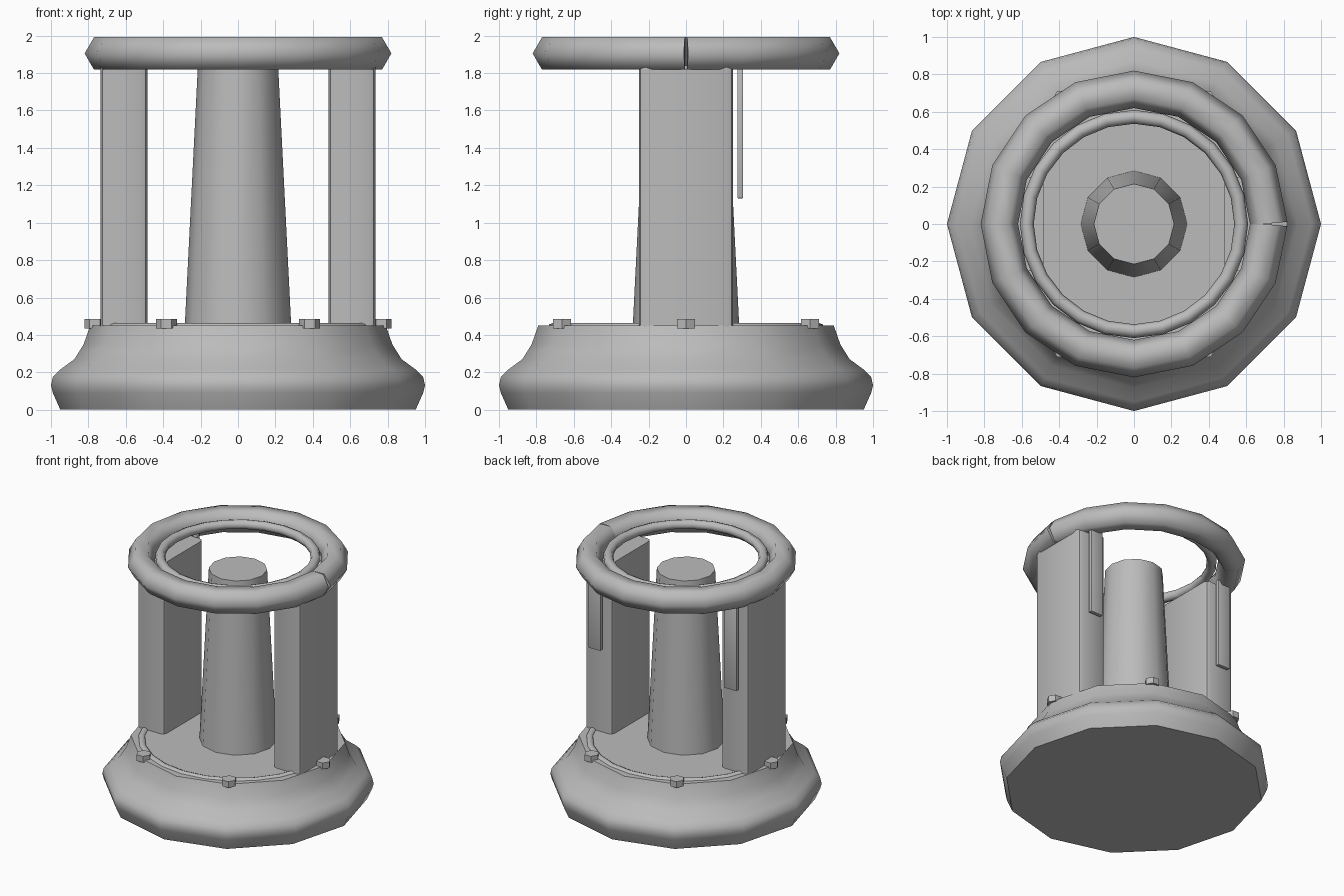
import bpy, bmesh
from math import cos, sin, pi, radians
from mathutils import Matrix

cube = bpy.data.objects.get("Cube")
if cube:
    bpy.data.objects.remove(cube, do_unlink=True)

metal = bpy.data.materials.new("plain_grey")
metal.use_nodes = True
GREY = (0.5, 0.5, 0.5, 1)
metal.diffuse_color = GREY
metal.node_tree.nodes["Principled BSDF"].inputs["Base Color"].default_value = GREY


def finish(bm, name, angle=40):
    """Turn a bmesh into a named, shaded object."""
    bmesh.ops.recalc_face_normals(bm, faces=bm.faces)
    mesh = bpy.data.meshes.new(name)
    bm.to_mesh(mesh)
    bm.free()
    mesh.materials.append(metal)
    ob = bpy.data.objects.new(name, mesh)
    bpy.context.collection.objects.link(ob)
    bpy.ops.object.select_all(action='DESELECT')
    ob.select_set(True)
    bpy.context.view_layer.objects.active = ob
    bpy.ops.object.shade_smooth_by_angle(angle=radians(angle))
    return ob


def lathe(name, profile, sides, angle=40):
    """Solid of revolution with flat caps."""
    bm = bmesh.new()
    rings = [[bm.verts.new((r * cos(2 * pi * i / sides), r * sin(2 * pi * i / sides), z))
              for i in range(sides)] for r, z in profile]
    for a, b in zip(rings, rings[1:]):
        for i in range(sides):
            j = (i + 1) % sides
            bm.faces.new((a[i], a[j], b[j], b[i]))
    bm.faces.new(rings[0])
    bm.faces.new(rings[-1])
    return finish(bm, name, angle)


def ring(name, radius, tube, z, sides, tube_sides, slit=0):
    """Ring around z; slit opens a wedge on the outer side at +x."""
    bm = bmesh.new()
    loops = []
    for i in range(sides + 1):
        a = 2 * pi * i / sides
        side = {0: 1, sides: -1}.get(i, 0)
        loop = []
        for k in range(tube_sides):
            t = 2 * pi * k / tube_sides
            r = radius + tube * cos(t)
            gap = side * slit * max(0, cos(t))
            loop.append(bm.verts.new((r * cos(a), r * sin(a) + gap, z + tube * sin(t))))
        loops.append(loop)
    for a, b in zip(loops, loops[1:]):
        for k in range(tube_sides):
            m = (k + 1) % tube_sides
            bm.faces.new((a[k], b[k], b[m], a[m]))
    if slit:
        bm.faces.new(loops[0])
        bm.faces.new(loops[-1])
    else:
        bmesh.ops.remove_doubles(bm, verts=bm.verts, dist=0.0001)
    return finish(bm, name, 75)


def box(name, centre, size, bevel, upright_only=False):
    bm = bmesh.new()
    bmesh.ops.create_cube(bm, size=1, matrix=Matrix.Translation(centre) @ Matrix.Diagonal((*size, 1)))
    edges = [e for e in bm.edges
             if not upright_only or abs(e.verts[0].co.z - e.verts[1].co.z) > 0.1]
    bmesh.ops.bevel(bm, geom=edges, offset=bevel, segments=2, profile=0.5, affect='EDGES')
    return finish(bm, name)


# Flared twelve-sided base
lathe("base", [(0.95, 0), (0.99, 0.09), (1.0, 0.13), (0.99, 0.175), (0.95, 0.215),
               (0.875, 0.27), (0.825, 0.35), (0.79, 0.45)], 12)
ring("base_rim", 0.71, 0.03, 0.435, 24, 8)

# Tapered centre column
lathe("centre_column", [(0.285, 0.44), (0.215, 1.83)], 12)

# Side pillars with a thin bar behind each
for side, label in ((1, "left"), (-1, "right")):
    box(label + "_pillar", (side * 0.61, 0, 1.14), (0.25, 0.505, 1.4), 0.035, True)
    box(label + "_rear_bar", (side * 0.61, 0.29, 1.49), (0.11, 0.03, 0.72), 0.004)

# Top rings
ring("top_ring", 0.72, 0.1, 1.905, 16, 6, slit=0.012)
ring("inner_ring", 0.573, 0.037, 1.925, 24, 8)

# Hexagonal bolts around the base
for n in range(6):
    a = n * pi / 3
    bolt = lathe("base_bolt_%d" % (n + 1), [(0.056, 0.435), (0.056, 0.485)], 6)
    bolt.location = (0.765 * cos(a), 0.765 * sin(a), 0)
    bolt.rotation_euler.z = a
